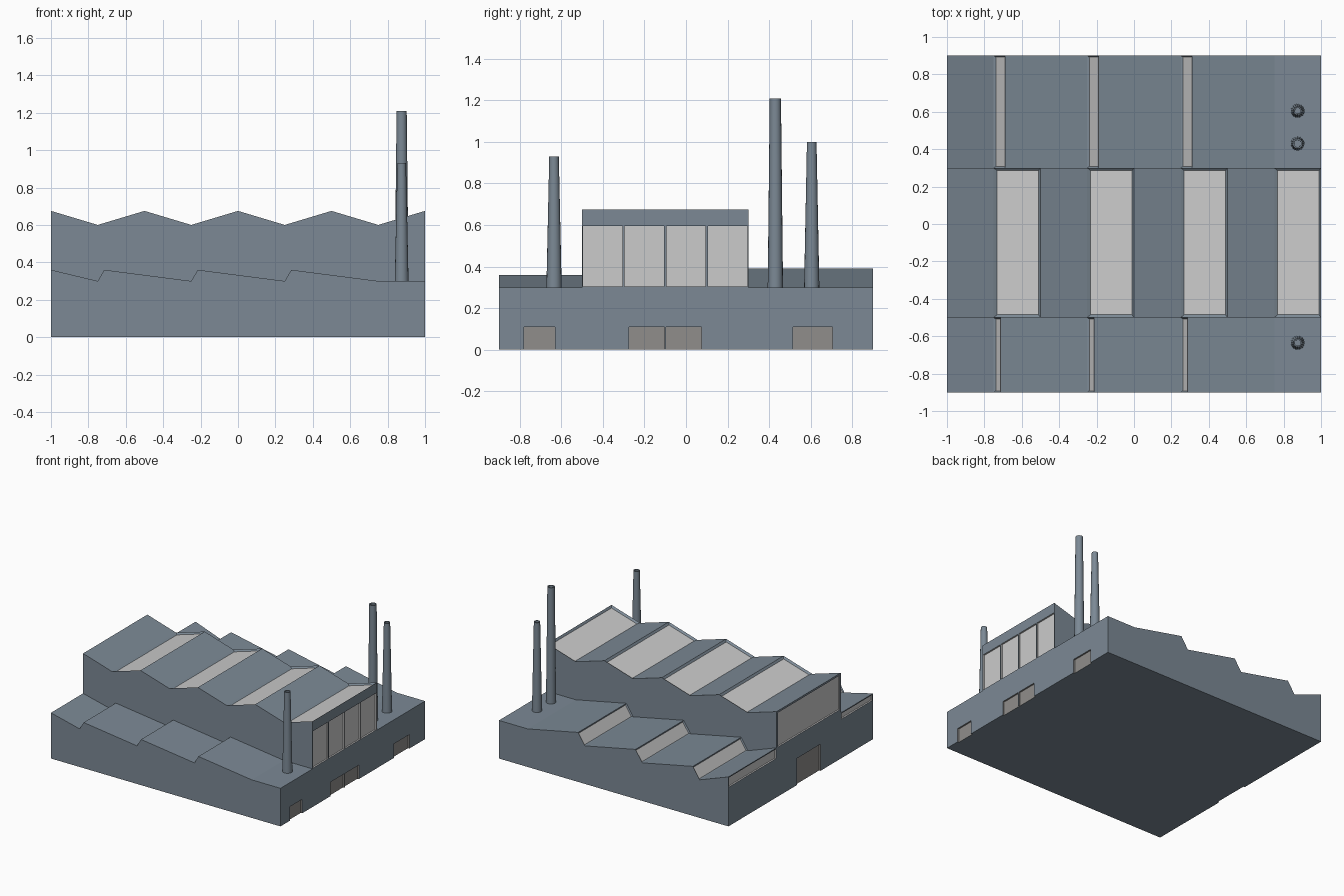
import bpy, bmesh
from mathutils import Matrix

if "Cube" in bpy.data.objects:
    bpy.data.objects.remove(bpy.data.objects["Cube"])


def material(name, color):
    m = bpy.data.materials.new(name)
    m.diffuse_color = (*color, 1)
    m.use_nodes = True
    m.node_tree.nodes["Principled BSDF"].inputs["Base Color"].default_value = m.diffuse_color
    return m


WALL = material("wall_paint", (0.2, 0.25, 0.3))
GLASS = material("window_pane", (0.6, 0.6, 0.6))
DOOR = material("door_panel", (0.28, 0.27, 0.26))


def finish(bm, name, mats):
    mesh = bpy.data.meshes.new(name)
    bm.normal_update()
    bm.to_mesh(mesh)
    bm.free()
    obj = bpy.data.objects.new(name, mesh)
    bpy.context.collection.objects.link(obj)
    for m in mats:
        mesh.materials.append(m)
    return obj


def hall(name, roof, y0, y1, border, depth):
    """Extrude a roof profile along y and recess a skylight in every slope facing -x."""
    bm = bmesh.new()
    profile = [(-1, 0), (1, 0)] + roof[::-1]
    face = bm.faces.new([bm.verts.new((x, y0, z)) for x, z in profile])
    out = bmesh.ops.extrude_face_region(bm, geom=[face])["geom"]
    moved = [v for v in out if isinstance(v, bmesh.types.BMVert)]
    bmesh.ops.translate(bm, vec=(0, y1 - y0, 0), verts=moved)
    bmesh.ops.recalc_face_normals(bm, faces=bm.faces)
    panes = [f for f in bm.faces if f.normal.x < -0.2 and f.normal.z > 0.2]
    bmesh.ops.inset_individual(bm, faces=panes, thickness=border,
                               depth=-depth, use_even_offset=True)
    for f in panes:
        f.material_index = 1
    return finish(bm, name, [WALL, GLASS])


def recess(obj, label, side, y0, y1, z0, z1, mat, depth=0.012):
    """Cut a shallow coloured panel into an end wall (side is the x sign)."""
    bm = bmesh.new()
    scale = Matrix.Diagonal((2 * depth, y1 - y0, z1 - z0, 1))
    place = Matrix.Translation((side, (y0 + y1) / 2, (z0 + z1) / 2))
    bmesh.ops.create_cube(bm, size=1, matrix=place @ scale)
    cutter = finish(bm, label + "_cutter", [mat])
    cutter.hide_render = True
    cutter.hide_set(True)
    mod = obj.modifiers.new(label, 'BOOLEAN')
    mod.object = cutter
    mod.operation = 'DIFFERENCE'
    mod.solver = 'EXACT'
    mod.material_mode = 'TRANSFER'


def aisle_roof(peak, run):
    pts = [(-1, peak)]
    for x in (-0.75, -0.25, 0.25):
        pts += [(x, 0.3), (x + run, peak)]
    return pts + [(0.75, 0.3), (1, 0.3)]


# Tall central hall with zigzag roof, and two lower sawtooth aisles
nave_roof = [(-1 + 0.25 * i, 0.6 if i % 2 else 0.675) for i in range(9)]
nave = hall("main_hall", nave_roof, -0.5, 0.3, 0.015, 0.012)
front = hall("front_aisle", aisle_roof(0.36, 0.035), -0.9, -0.5, 0.008, 0.008)
back = hall("back_aisle", aisle_roof(0.39, 0.06), 0.3, 0.9, 0.008, 0.008)

# Windows on the right end wall of the main hall
for i in range(4):
    y = -0.5 + 0.2 * i
    recess(nave, f"end_window_{i}", 1, y + 0.005, y + 0.195, 0.305, 0.595, GLASS)

# Windows on the left end walls
recess(nave, "left_window", -1, -0.485, 0.285, 0.39, 0.66, GLASS)
recess(front, "left_window_front", -1, -0.89, -0.51, 0.308, 0.352, GLASS)
recess(back, "left_window_back", -1, 0.31, 0.89, 0.308, 0.382, GLASS)

# Doors
recess(front, "front_aisle_door", 1, -0.78, -0.63, -0.02, 0.11, DOOR)
recess(back, "back_aisle_door", 1, 0.515, 0.705, -0.02, 0.11, DOOR)
recess(nave, "hall_door_a", 1, -0.275, -0.103, -0.02, 0.11, DOOR)
recess(nave, "hall_door_b", 1, -0.097, 0.075, -0.02, 0.11, DOOR)
recess(nave, "left_gate", -1, -0.245, 0.045, -0.02, 0.21, DOOR)


def chimney(name, y, top, r_top):
    """Tapered stack with a hollow mouth."""
    bm = bmesh.new()
    h = top - 0.29
    bmesh.ops.create_cone(bm, cap_ends=True, segments=16, radius1=0.037, radius2=r_top,
                          depth=h, matrix=Matrix.Translation((0.875, y, 0.29 + h / 2)))
    bm.normal_update()
    cap = [f for f in bm.faces if f.normal.z > 0.9]
    bmesh.ops.inset_individual(bm, faces=cap, thickness=r_top * 0.3)
    bmesh.ops.inset_individual(bm, faces=cap, thickness=0.0005, depth=-0.1)
    obj = finish(bm, name, [WALL])
    bpy.ops.object.select_all(action='DESELECT')
    obj.select_set(True)
    bpy.context.view_layer.objects.active = obj
    bpy.ops.object.shade_smooth_by_angle()


chimney("front_chimney", -0.635, 0.93, 0.023)
chimney("tall_chimney", 0.43, 1.21, 0.027)
chimney("back_chimney", 0.605, 1.0, 0.023)
